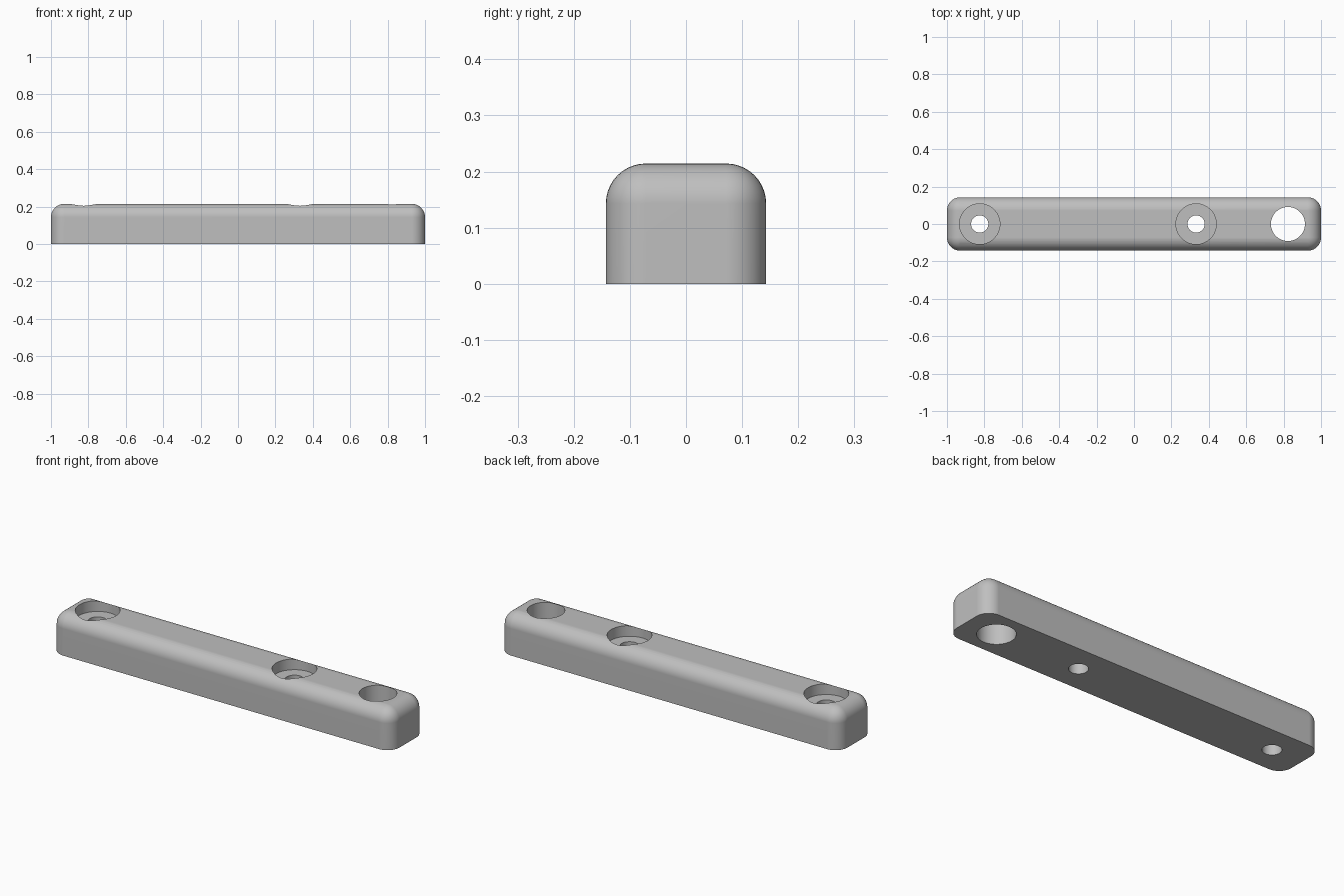
import bpy
import bmesh
import math
from mathutils import Matrix

LENGTH, WIDTH, HEIGHT, FILLET = 2.0, 0.2857, 0.2143, 0.0714
BORE_DEPTH = 0.057

cube = bpy.data.objects.get("Cube")
if cube:
    bpy.data.objects.remove(cube, do_unlink=True)

# Single plain grey material
grey = bpy.data.materials.new("mid_grey")
grey.use_nodes = True
colour = (0.52, 0.52, 0.52, 1.0)
grey.diffuse_color = colour
grey.node_tree.nodes["Principled BSDF"].inputs["Base Color"].default_value = colour


def add_object(name, bm):
    mesh = bpy.data.meshes.new(name)
    bm.to_mesh(mesh)
    bm.free()
    mesh.materials.append(grey)
    obj = bpy.data.objects.new(name, mesh)
    bpy.context.collection.objects.link(obj)
    return obj


def cut_hole(body, x, radius, bottom):
    """Cut a vertical round hole from above the bar down to the given height."""
    top = HEIGHT + 0.1
    bm = bmesh.new()
    bmesh.ops.create_cone(bm, cap_ends=True, segments=64, radius1=radius,
                          radius2=radius, depth=top - bottom,
                          matrix=Matrix.Translation((x, 0, (top + bottom) / 2)))
    cutter = add_object("hole_cutter", bm)
    cutter.hide_render = True
    mod = body.modifiers.new("hole", 'BOOLEAN')
    mod.operation = 'DIFFERENCE'
    mod.solver = 'EXACT'
    mod.object = cutter
    bpy.ops.object.modifier_apply(modifier=mod.name)
    bpy.data.objects.remove(cutter, do_unlink=True)


# Bar with rounded uprights and top edges, flat square-edged base
bm = bmesh.new()
bmesh.ops.create_cube(bm, size=1)
bmesh.ops.scale(bm, vec=(LENGTH, WIDTH, HEIGHT), verts=bm.verts)
bmesh.ops.translate(bm, vec=(0, 0, HEIGHT / 2), verts=bm.verts)
rounded = [e for e in bm.edges if max(v.co.z for v in e.verts) > HEIGHT / 2]
bmesh.ops.bevel(bm, geom=rounded, offset=FILLET, offset_type='OFFSET',
                segments=10, profile=0.5, affect='EDGES')
bar = add_object("mounting_bar", bm)

bpy.ops.object.select_all(action='DESELECT')
bpy.context.view_layer.objects.active = bar
bar.select_set(True)

# Two counterbored screw holes
for x in (-0.825, 0.332):
    cut_hole(bar, x, 0.108, HEIGHT - BORE_DEPTH)
    cut_hole(bar, x, 0.046, -0.1)

# Large plain through hole
cut_hole(bar, 0.823, 0.091, -0.1)

# Smooth fillets and hole walls, crisp rims
bpy.ops.object.shade_smooth_by_angle(angle=math.radians(30))
normals = bar.modifiers.new("weighted_normals", 'WEIGHTED_NORMAL')
normals.keep_sharp = True
